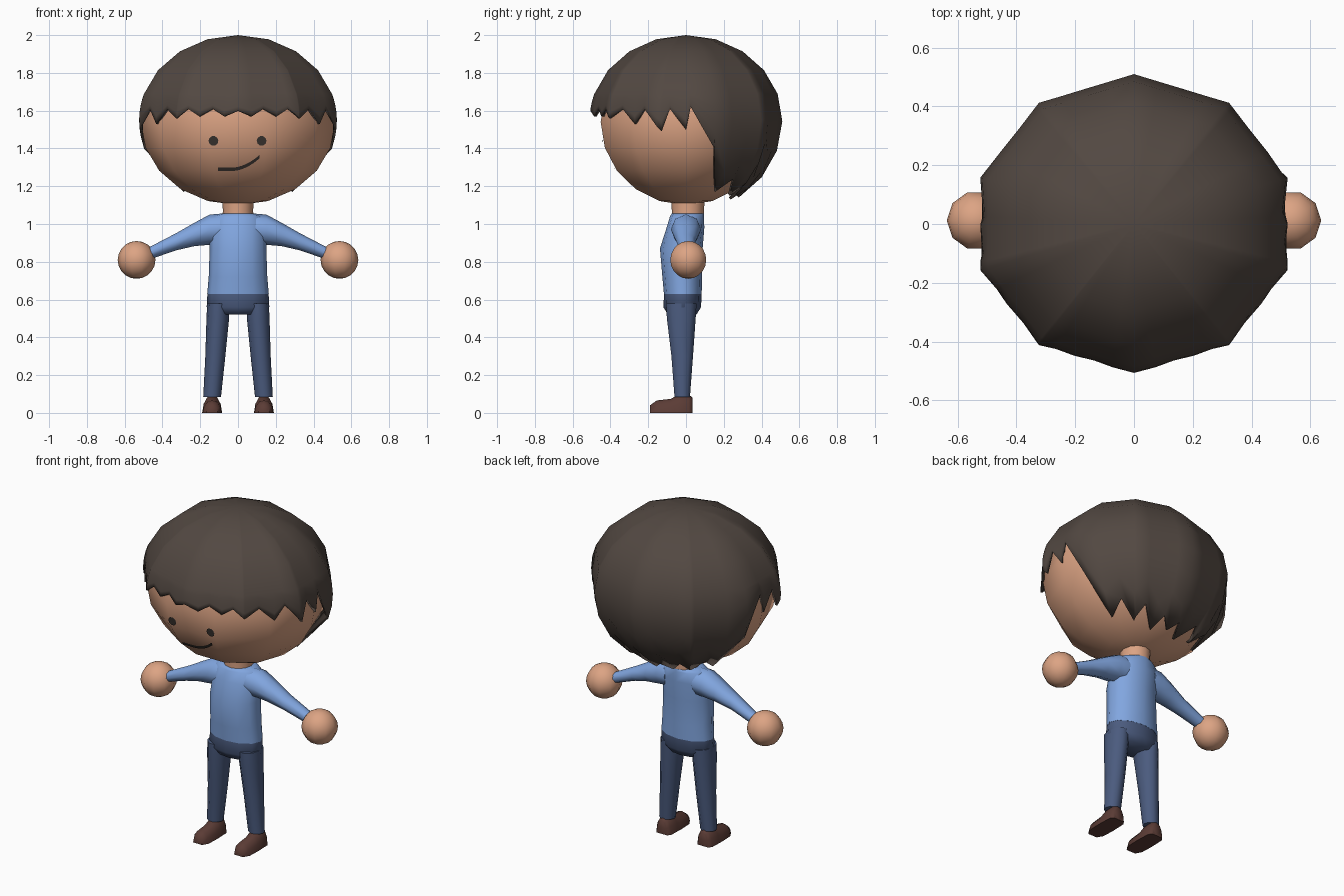
import bpy, bmesh
from math import sin, cos, pi, radians, degrees, acos
from mathutils import Vector
from mathutils.bvhtree import BVHTree

if "Cube" in bpy.data.objects:
    bpy.data.objects.remove(bpy.data.objects["Cube"])


def material(name, rgb):
    m = bpy.data.materials.new(name)
    m.use_nodes = True
    m.diffuse_color = (*rgb, 1)
    bsdf = next(n for n in m.node_tree.nodes if n.type == 'BSDF_PRINCIPLED')
    bsdf.inputs["Base Color"].default_value = (*rgb, 1)
    return m


skin = material("skin", (0.72, 0.37, 0.23))
hair_brown = material("hair brown", (0.085, 0.065, 0.054))
shirt_blue = material("shirt blue", (0.22, 0.38, 0.74))
trouser_navy = material("trouser navy", (0.07, 0.105, 0.21))
shoe_brown = material("shoe brown", (0.105, 0.045, 0.036))
face_dark = material("face dark", (0.04, 0.033, 0.028))


def finish(name, bm, mat, angle=60):
    bmesh.ops.recalc_face_normals(bm, faces=bm.faces)
    mesh = bpy.data.meshes.new(name)
    bm.to_mesh(mesh)
    bm.free()
    mesh.materials.append(mat)
    obj = bpy.data.objects.new(name, mesh)
    bpy.context.collection.objects.link(obj)
    bpy.ops.object.select_all(action='DESELECT')
    obj.select_set(True)
    bpy.context.view_layer.objects.active = obj
    bpy.ops.object.shade_smooth_by_angle(angle=radians(angle))
    return obj


def bridge(bm, rings):
    for r, s in zip(rings, rings[1:]):
        for i in range(len(r)):
            j = (i + 1) % len(r)
            bm.faces.new((r[i], r[j], s[j], s[i]))


def loft(name, axis, rows, mat, sides=12, floor=False):
    """Rows hold a centre point and the two half sizes of an ellipse across the axis."""
    bm = bmesh.new()
    rings = []
    for x, y, z, a, b in rows:
        ring = []
        for k in range(sides):
            u, v = a * cos(2 * pi * k / sides), b * sin(2 * pi * k / sides)
            p = {'x': (x, y + u, z + v), 'y': (x + u, y, z + v), 'z': (x + u, y + v, z)}[axis]
            ring.append(bm.verts.new((p[0], p[1], max(p[2], 0) if floor else p[2])))
        rings.append(ring)
    bridge(bm, rings)
    bm.faces.new(rings[0])
    bm.faces.new(rings[-1])
    return finish(name, bm, mat)


def sphere(name, centre, size, mat):
    bm = bmesh.new()
    bmesh.ops.create_uvsphere(bm, u_segments=10, v_segments=10, radius=1)
    for v in bm.verts:
        # corners point straight forward and back
        x, y = v.co.x, v.co.y
        v.co.x = x * cos(pi / 10) - y * sin(pi / 10)
        v.co.y = x * sin(pi / 10) + y * cos(pi / 10)
        v.co = Vector(centre) + Vector([c * s for c, s in zip(v.co, size)])
    return finish(name, bm, mat)


# Head
head = sphere("head", (0, 0, 1.54), (0.515, 0.475, 0.44), skin)

# Hair: a ten-sided cap whose hem zigzags; hem is (degrees, height) from front to back
hem = [(-90, 1.60), (-82, 1.57), (-75, 1.61), (-67, 1.57), (-60, 1.61), (-53, 1.56),
       (-44, 1.61), (-34, 1.53), (-27, 1.61), (-15, 1.49), (-10, 1.61), (0, 1.50),
       (3, 1.62), (18, 1.40), (30, 1.17), (42, 1.24), (52, 1.15), (62, 1.22),
       (72, 1.13), (81, 1.19), (90, 1.14)]


def hem_height(a):
    for (a0, z0), (a1, z1) in zip(hem, hem[1:]):
        if a0 <= a <= a1:
            return z0 + (z1 - z0) * (a - a0) / (a1 - a0)


half = sorted({a for a, z in hem} | {-54, -18, 54})
columns = [(a, hem_height(a)) for a in half]
columns += [(180 - a, z) for a, z in columns[-2:0:-1]]
bm = bmesh.new()
rings = [[] for _ in range(8)]
for a, hem_z in columns:
    t = radians(a)
    corner = cos(pi / 10) / cos(radians((a - 18) % 36 - 18))
    drop = (1.55 - hem_z) / (0.49 if hem_z < 1.55 else 0.45)
    end = degrees(acos(-drop))
    steps = [18, 36, 54, 72] + [72 + (end - 72) * k / 4 for k in (1, 2, 3, 4)]
    for ring, phi in zip(rings, steps):
        r, h = sin(radians(phi)) * corner, cos(radians(phi))
        z = 1.55 + h * (0.45 if h > 0 else 0.49)
        ring.append(bm.verts.new((0.55 * r * cos(t), 0.51 * r * sin(t), z)))
bridge(bm, rings)
crown = bm.verts.new((0, 0, 2))
for i, v in enumerate(rings[0]):
    bm.faces.new((crown, v, rings[0][(i + 1) % len(columns)]))
hair = finish("hair", bm, hair_brown)
thick = hair.modifiers.new("thickness", 'SOLIDIFY')
thick.thickness = 0.015
thick.offset = -1

# Face plates laid on the head
bm = bmesh.new()
bm.from_mesh(head.data)
head_tree = BVHTree.FromBMesh(bm)
bm.free()


def on_face(x, z):
    hit = head_tree.ray_cast(Vector((x, -2, z)), Vector((0, 1, 0)))[0]
    return hit + Vector((0, -0.006, 0))


for side, x in (("left", 0.125), ("right", -0.13)):
    bm = bmesh.new()
    hub = bm.verts.new(on_face(x, 1.44))
    rim = [bm.verts.new(on_face(x + 0.026 * cos(k * pi / 5), 1.44 + 0.026 * sin(k * pi / 5)))
           for k in range(10)]
    for k in range(10):
        bm.faces.new((hub, rim[k], rim[(k + 1) % 10]))
    finish(side + "_eye", bm, face_dark)

bm = bmesh.new()
pairs = []
for k in range(13):
    x = -0.105 + 0.22 * k / 12
    z = 1.289 + 2.9 * max(0, x + 0.04) ** 2 - 0.01 * max(0, x)
    pairs.append([bm.verts.new(on_face(x, z + d)) for d in (-0.009, 0.009)])
for p, q in zip(pairs, pairs[1:]):
    bm.faces.new((p[0], q[0], q[1], p[1]))
finish("mouth", bm, face_dark)

# Neck, shirt and trousers seat
loft("neck", 'z', [(0, 0.01, 1.0, 0.085, 0.085), (0, 0.01, 1.07, 0.08, 0.085),
                   (0, 0.01, 1.15, 0.085, 0.09)], skin)
loft("shirt", 'z', [(0, -0.017, 0.63, 0.163, 0.1), (0, -0.02, 0.72, 0.155, 0.105),
                    (0, -0.025, 0.87, 0.15, 0.113), (0, -0.003, 0.98, 0.15, 0.1),
                    (0, 0.005, 1.04, 0.135, 0.09), (0, 0.01, 1.055, 0.09, 0.085)], shirt_blue)
loft("trouser_seat", 'z', [(0, -0.017, 0.63, 0.162, 0.099), (0, -0.02, 0.56, 0.166, 0.1),
                           (0, -0.02, 0.52, 0.12, 0.075)], trouser_navy)

# Limbs
for side, s in (("left", 1), ("right", -1)):
    loft(side + "_sleeve", 'x', [(s * 0.09, 0, 0.975, 0.08, 0.08), (s * 0.15, 0, 0.97, 0.08, 0.08),
                                 (s * 0.23, 0, 0.945, 0.068, 0.062),
                                 (s * 0.33, 0, 0.905, 0.05, 0.045),
                                 (s * 0.48, 0.01, 0.84, 0.035, 0.032)], shirt_blue, 8)
    sphere(side + "_hand", (s * 0.537, 0.012, 0.81), (0.1, 0.1, 0.1), skin)
    loft(side + "_trouser_leg", 'z', [(s * 0.105, -0.025, 0.58, 0.058, 0.085),
                                      (s * 0.107, -0.025, 0.5, 0.06, 0.08),
                                      (s * 0.12, -0.02, 0.3, 0.053, 0.06),
                                      (s * 0.137, -0.02, 0.085, 0.047, 0.043)], trouser_navy, 10)
    loft(side + "_shoe", 'y', [(s * 0.137, y, 0, a, b) for y, a, b in (
        (-0.19, 0.03, 0.04), (-0.155, 0.05, 0.066), (-0.08, 0.053, 0.074),
        (-0.045, 0.052, 0.095), (0.015, 0.05, 0.097), (0.035, 0.035, 0.08))], shoe_brown, 12, True)
